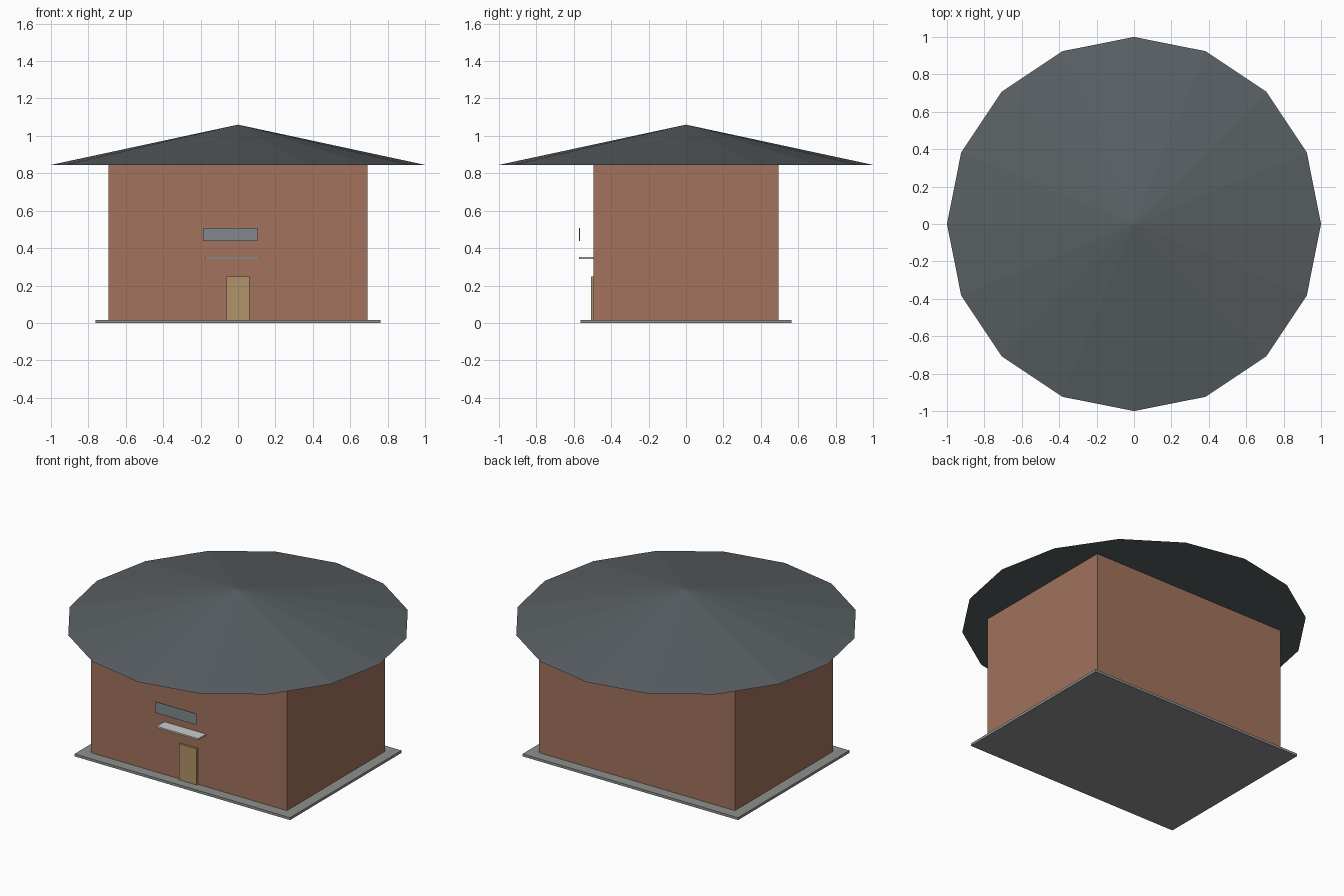
import bpy

if "Cube" in bpy.data.objects:
    bpy.data.objects.remove(bpy.data.objects["Cube"])


def material(name, rgb):
    m = bpy.data.materials.new(name)
    m.diffuse_color = (*rgb, 1)
    m.use_nodes = True
    m.node_tree.nodes["Principled BSDF"].inputs["Base Color"].default_value = m.diffuse_color
    return m


def box(name, x, y, z, mat):
    """Box from (min, max) ranges on each axis."""
    bpy.ops.mesh.primitive_cube_add(size=1)
    ob = bpy.context.object
    ob.name = name
    for v in ob.data.vertices:
        v.co = [r[0] if c < 0 else r[1] for c, r in zip(v.co, (x, y, z))]
    ob.data.materials.append(mat)
    return ob


brick = material("brick", (0.36, 0.17, 0.11))
slate = material("slate", (0.10, 0.115, 0.125))
stone = material("stone", (0.27, 0.28, 0.27))
wood = material("wood", (0.44, 0.29, 0.14))
panel = material("panel", (0.22, 0.25, 0.27))
pale = material("pale", (0.55, 0.55, 0.53))

# Ground slab and walls
box("base_slab", (-0.763, 0.763), (-0.563, 0.563), (0, 0.016), stone)
box("walls", (-0.693, 0.693), (-0.495, 0.495), (0.016, 0.845), brick)

# Front door, canopy and the sign panel standing off the wall
box("door", (-0.062, 0.062), (-0.507, -0.495), (0.016, 0.247), wood)
box("canopy", (-0.175, 0.12), (-0.572, -0.495), (0.343, 0.353), pale)
box("sign_panel", (-0.186, 0.105), (-0.572, -0.568), (0.437, 0.508), panel)

# Sixteen-sided conical roof
bpy.ops.mesh.primitive_cone_add(vertices=16, radius1=1, radius2=0, depth=0.215,
                                location=(0, 0, 0.845 + 0.1075))
roof = bpy.context.object
roof.name = "roof"
roof.data.materials.append(slate)
